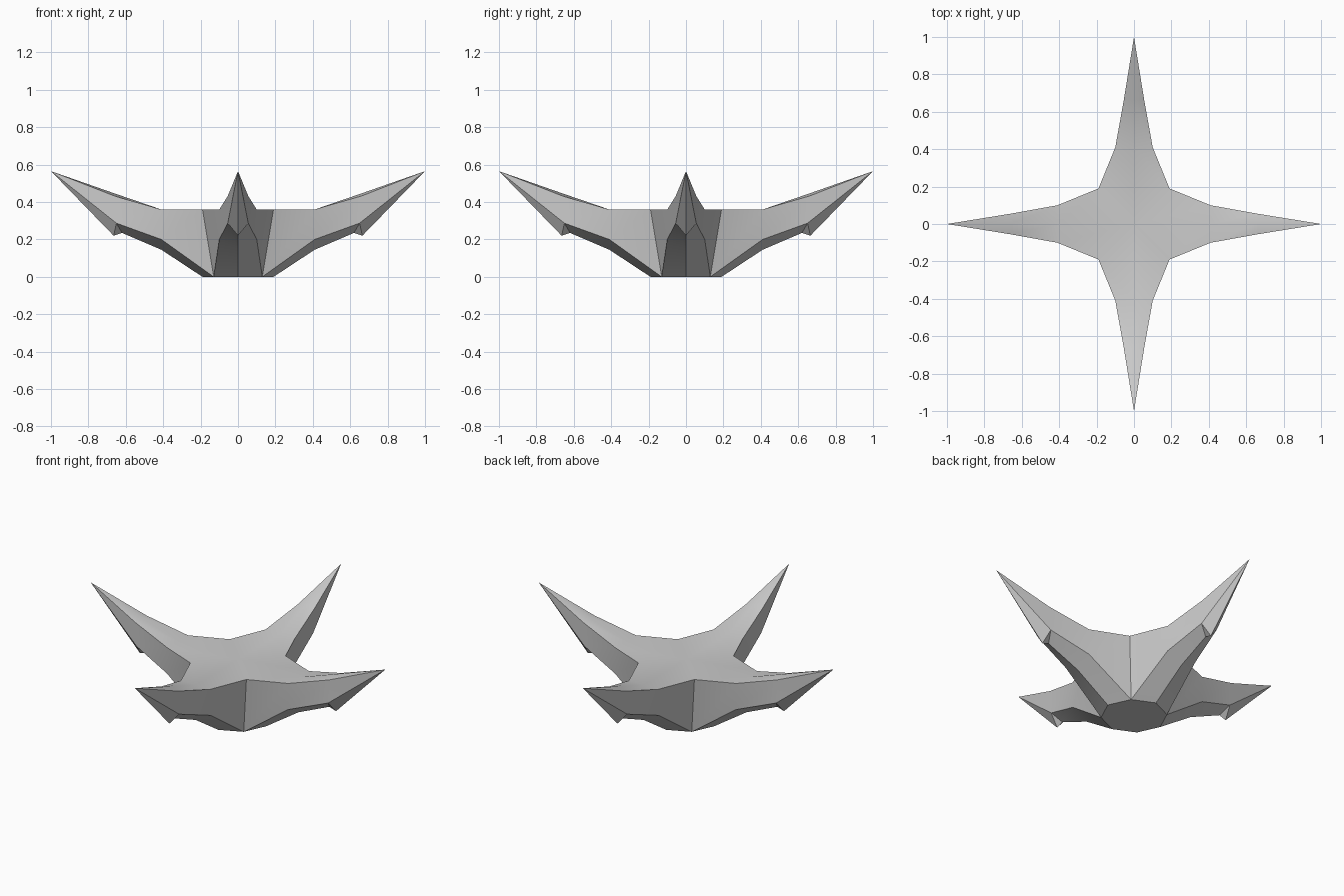
import bpy
import bmesh
import math
from mathutils import Matrix, Vector

cube = bpy.data.objects.get("Cube")
if cube:
    bpy.data.objects.remove(cube, do_unlink=True)

# Plain grey material
grey = bpy.data.materials.new("plain_grey")
grey.use_nodes = True
colour = (0.6, 0.6, 0.6, 1)
grey.diffuse_color = colour
grey.node_tree.nodes["Principled BSDF"].inputs["Base Color"].default_value = colour

# Named points of one half arm, pointing along +x
POINTS = {
    "centre": (0, 0, 0.36), "ridge": (0.41, 0, 0.36), "ridge_outer": (0.66, 0, 0.446),
    "tip": (1, 0, 0.565),
    "corner": (0.19, 0.19, 0.36), "rim": (0.41, 0.1, 0.36), "rim_outer": (0.66, 0.055, 0.432),
    "foot": (0.13, 0.13, 0), "chine": (0.41, 0.1, 0.2), "chine_outer": (0.65, 0.055, 0.287),
    "base": (0, 0, 0), "keel_start": (0.19, 0, 0), "keel": (0.41, 0, 0.145),
    "keel_outer": (0.62, 0, 0.235), "spur": (0.665, 0, 0.22),
}
FACES = [
    # upper surface
    "centre ridge rim corner", "ridge ridge_outer rim_outer rim", "ridge_outer tip rim_outer",
    # side wall
    "corner foot chine rim", "rim chine chine_outer rim_outer", "rim_outer chine_outer tip",
    # underside with the small spur
    "foot keel_start keel chine", "chine keel keel_outer chine_outer",
    "chine_outer keel_outer spur", "chine_outer spur tip",
    # flat base
    "base keel_start foot",
]

# Mirror the half arm and repeat it four times round the centre
bm = bmesh.new()
for turn in range(4):
    rotation = Matrix.Rotation(turn * math.pi / 2, 3, "Z")
    for side in (1, -1):
        verts = {name: bm.verts.new(rotation @ Vector((x, y * side, z)))
                 for name, (x, y, z) in POINTS.items()}
        for face in FACES:
            loop = [verts[name] for name in face.split()]
            bm.faces.new(loop if side == 1 else loop[::-1])
bmesh.ops.remove_doubles(bm, verts=bm.verts, dist=0.0005)
bmesh.ops.recalc_face_normals(bm, faces=bm.faces)

mesh = bpy.data.meshes.new("four_pointed_star")
bm.to_mesh(mesh)
bm.free()
mesh.materials.append(grey)
star = bpy.data.objects.new("four_pointed_star", mesh)
bpy.context.collection.objects.link(star)

# Soft shading with sharp creases
bpy.ops.object.select_all(action="DESELECT")
star.select_set(True)
bpy.context.view_layer.objects.active = star
bpy.ops.object.shade_smooth_by_angle(angle=math.radians(30))
